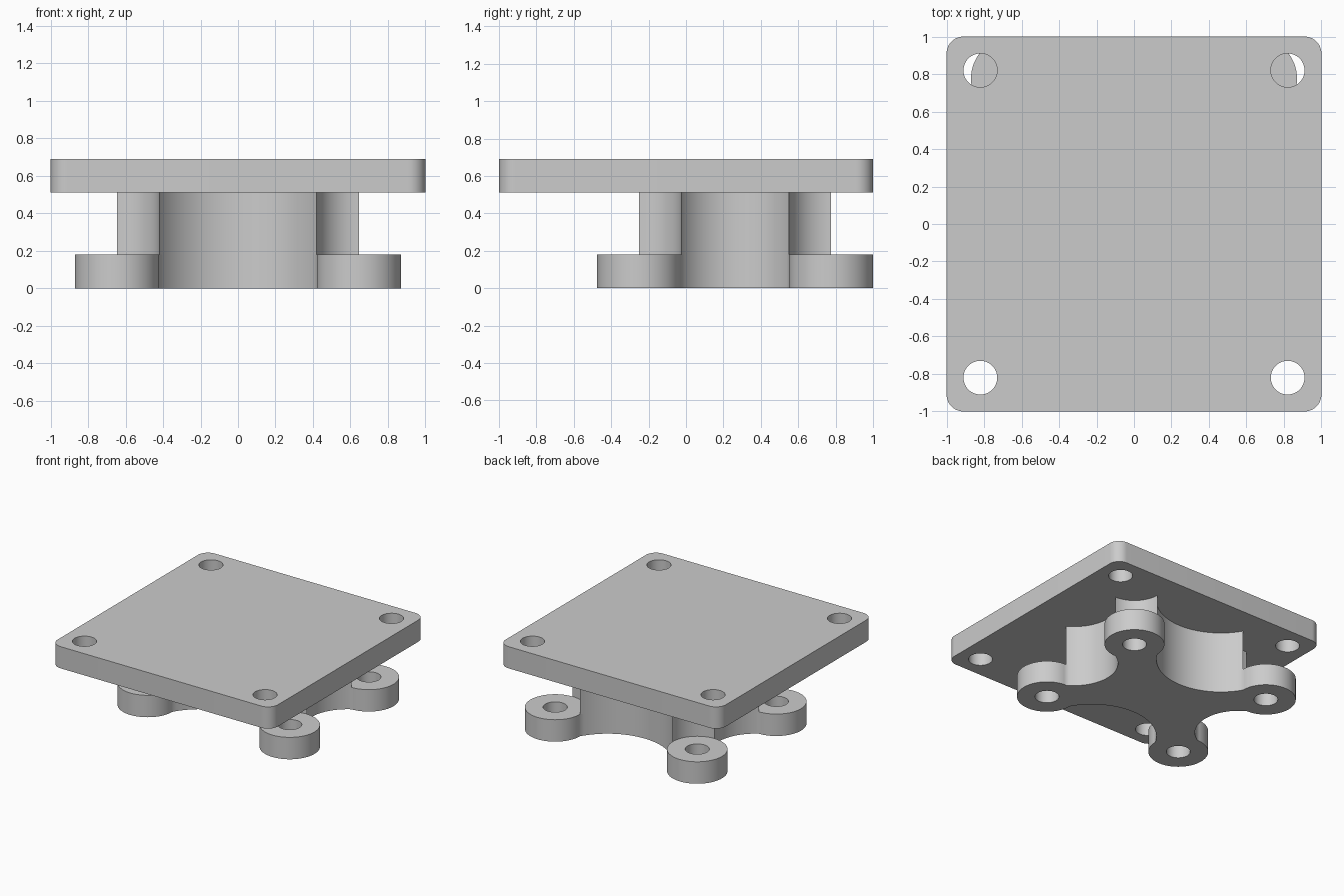
import bpy, bmesh
from math import sin, cos, radians, pi
from mathutils import Vector

if "Cube" in bpy.data.objects:
    bpy.data.objects.remove(bpy.data.objects["Cube"], do_unlink=True)

GREY = (0.6, 0.6, 0.6, 1.0)
grey = bpy.data.materials.new("plain_grey")
grey.use_nodes = True
grey.diffuse_color = GREY
grey.node_tree.nodes["Principled BSDF"].inputs["Base Color"].default_value = GREY

# Shared dimensions
FOOT_X, FOOT_Y, MID_Y = 0.645, 0.5125, 0.2625
FOOT_R, HOLE_R = 0.225, 0.09
FOOT_TOP, PLATE_BOTTOM, PLATE_TOP = 0.18, 0.512, 0.69
QUADRANTS = [(1, 1), (-1, 1), (-1, -1), (1, -1)]  # counter-clockwise


def arc(centre, radius, start, sweep, steps):
    """Points along an arc, both ends included; angles in degrees."""
    angles = [radians(start + sweep * i / steps) for i in range(steps + 1)]
    return [Vector((centre[0] + radius * cos(a), centre[1] + radius * sin(a))) for a in angles]


def circle(centre, radius, steps=48):
    return arc(centre, radius, 0, 360, steps)[:-1]


def bay(p, q, half_angle=60, steps=32):
    """Inner points of a concave arc from p to q, bowing to the left."""
    along = (q - p).normalized()
    inward = Vector((-along.y, along.x))
    half = (q - p).length / 2
    radius = half / sin(radians(half_angle))
    centre = (p + q) / 2 - inward * radius * cos(radians(half_angle))
    points = []
    for i in range(1, steps):
        a = radians(half_angle) * (2 * i / steps - 1)
        points.append(centre + along * radius * sin(a) + inward * radius * cos(a))
    return points


def prism(name, loops, bottom, top, caps=True):
    """Extrude an outline, with optional hole loops, between two heights."""
    bm = bmesh.new()
    rims = {bottom: [], top: []}
    for loop in loops:
        low, high = ([bm.verts.new((p.x, p.y, z)) for p in loop] for z in (bottom, top))
        for i in range(len(loop)):
            j = (i + 1) % len(loop)
            bm.faces.new((low[i], low[j], high[j], high[i]))
            rims[bottom].append(bm.edges.get((low[i], low[j])))
            rims[top].append(bm.edges.get((high[i], high[j])))
    if caps:
        for edges in rims.values():
            bmesh.ops.triangle_fill(bm, edges=edges, use_beauty=True, normal=(0, 0, 1))
        bmesh.ops.recalc_face_normals(bm, faces=bm.faces)
    mesh = bpy.data.meshes.new(name)
    bm.to_mesh(mesh)
    bm.free()
    mesh.materials.append(grey)
    obj = bpy.data.objects.new(name, mesh)
    bpy.context.collection.objects.link(obj)
    bpy.ops.object.select_all(action='DESELECT')
    obj.select_set(True)
    bpy.context.view_layer.objects.active = obj
    bpy.ops.object.shade_smooth_by_angle(angle=pi / 6)
    return obj


feet = [Vector((sx * FOOT_X, MID_Y + sy * FOOT_Y)) for sx, sy in QUADRANTS]


def spider_outline(sweep, steps):
    """Four corner arcs joined by concave bays."""
    corners = [arc(c, FOOT_R, 90 * (k - 1), sweep, steps) for k, c in enumerate(feet)]
    outline = []
    for k, corner in enumerate(corners):
        outline += corner + bay(corner[-1], corners[(k + 1) % 4][0])
    return outline


# Lower flange: round drilled feet joined by concave sides
prism("foot_flange", [spider_outline(270, 54)] + [circle(c, HOLE_R) for c in feet],
      0, FOOT_TOP)

# Column: same sides, with the corners scooped out above the feet
prism("column", [spider_outline(-90, 18)], FOOT_TOP, PLATE_BOTTOM, caps=False)

# Top plate: rounded square with four corner holes
CORNER_R = 0.09
plate = []
for k, (sx, sy) in enumerate(QUADRANTS):
    plate += arc((sx * (1 - CORNER_R), sy * (1 - CORNER_R)), CORNER_R, 90 * k, 90, 12)
plate_holes = [circle((sx * 0.82, sy * 0.82), HOLE_R) for sx, sy in QUADRANTS]
prism("top_plate", [plate] + plate_holes, PLATE_BOTTOM, PLATE_TOP)
